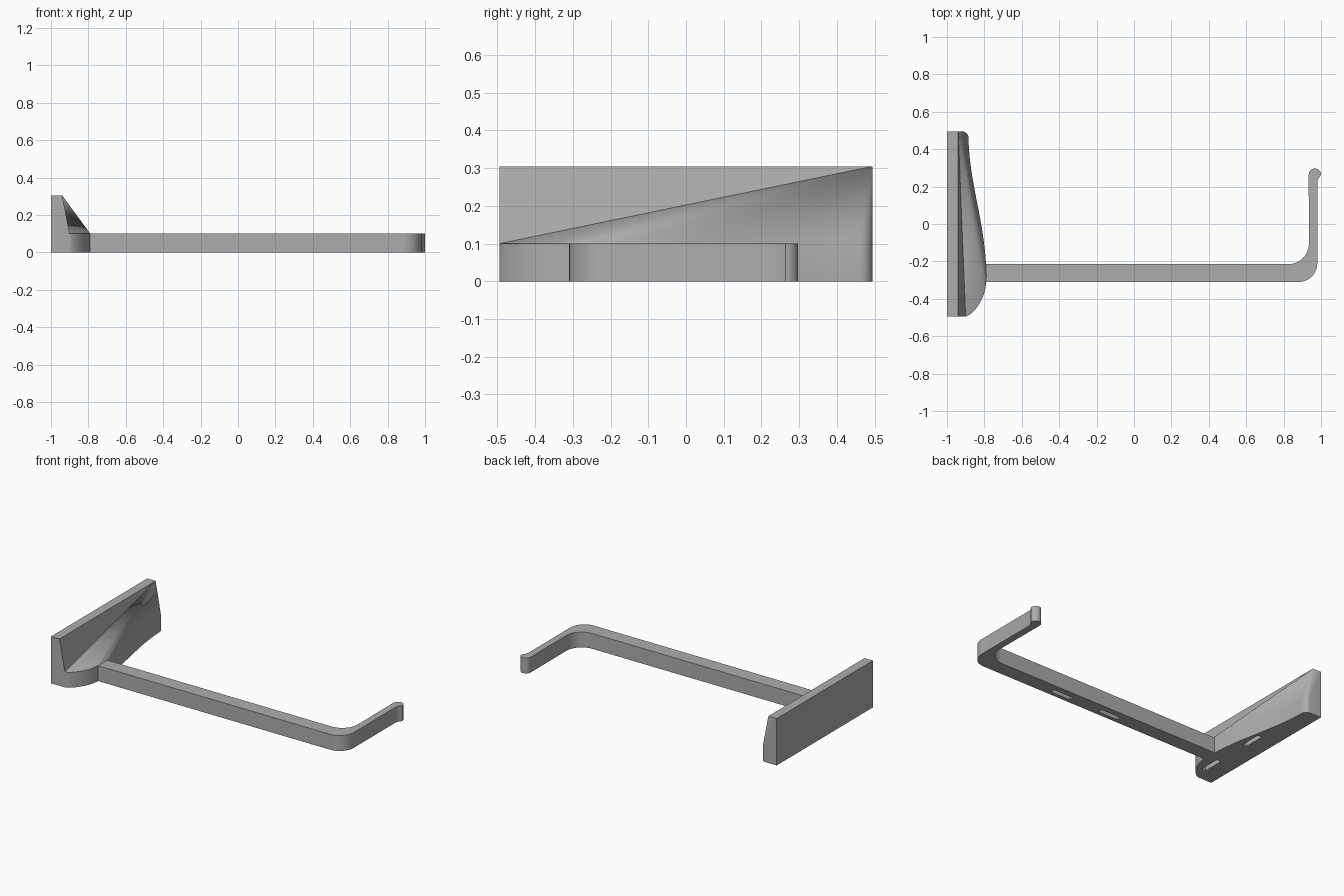
import bpy, bmesh, math
from mathutils import Vector

old = bpy.data.objects.get("Cube")
if old:
    bpy.data.objects.remove(old, do_unlink=True)

grey = bpy.data.materials.new("plain grey")
grey.use_nodes = True
grey.diffuse_color = (0.42, 0.42, 0.42, 1)
grey.node_tree.nodes["Principled BSDF"].inputs["Base Color"].default_value = (0.42, 0.42, 0.42, 1)

HEIGHT = 0.1      # thickness of arm and bracket foot
TOP = 0.305       # height of the wall plate
HALF = 0.495      # half depth of the wall plate


def bezier(a, b, c, d, steps):
    """Points of a cubic curve, without its last point."""
    out = []
    for i in range(steps):
        t = i / steps
        s = 1 - t
        out.append(tuple(s**3 * p + 3 * s * s * t * q + 3 * s * t * t * r + t**3 * w
                         for p, q, r, w in zip(a, b, c, d)))
    return out


def arc(cx, cy, r, start, end, steps=12):
    angles = [math.radians(start + (end - start) * i / steps) for i in range(steps + 1)]
    return [(cx + r * math.cos(a), cy + r * math.sin(a)) for a in angles]


def finish(bm, name):
    bmesh.ops.recalc_face_normals(bm, faces=bm.faces)
    mesh = bpy.data.meshes.new(name)
    bm.to_mesh(mesh)
    bm.free()
    mesh.materials.append(grey)
    obj = bpy.data.objects.new(name, mesh)
    bpy.context.collection.objects.link(obj)
    return obj


def shade(obj):
    bpy.ops.object.select_all(action='DESELECT')
    obj.select_set(True)
    bpy.context.view_layer.objects.active = obj
    bpy.ops.object.shade_smooth_by_angle(angle=math.radians(25))


def cut_slot(obj, name, x, y, sx, sy):
    """Shallow slot in the underside."""
    bm = bmesh.new()
    bmesh.ops.create_cube(bm, size=1)
    bmesh.ops.scale(bm, vec=(sx, sy, 0.1), verts=bm.verts)
    bmesh.ops.translate(bm, vec=(x, y, 0), verts=bm.verts)
    cutter = finish(bm, name)
    cutter.hide_render = True
    cutter.hide_set(True)
    cutter.display_type = 'WIRE'
    mod = obj.modifiers.new(name, 'BOOLEAN')
    mod.operation = 'DIFFERENCE'
    mod.solver = 'EXACT'
    mod.object = cutter


# Wall bracket: a curved foot with a surface fanning up to one top corner
edge = bezier((-0.90, -HALF), (-0.86, -0.485), (-0.79, -0.40), (-0.79, -0.30), 14)
edge += bezier((-0.79, -0.30), (-0.785, -0.02), (-0.88, 0.20), (-0.885, 0.46), 24)
edge += bezier((-0.885, 0.46), (-0.885, 0.48), (-0.90, HALF), (-0.92, HALF), 6)
edge.append((-0.92, HALF))

bm = bmesh.new()
low = [bm.verts.new((x, y, 0)) for x, y in edge]
mid = [bm.verts.new((x, y, HEIGHT)) for x, y in edge]
wall_f0, wall_b0 = (bm.verts.new((-1, y, 0)) for y in (-HALF, HALF))
wall_f1, wall_b1 = (bm.verts.new((-1, y, TOP)) for y in (-HALF, HALF))
front, apex = (bm.verts.new((-0.94, y, TOP)) for y in (-HALF, HALF))
for i in range(len(edge) - 1):
    bm.faces.new((low[i], low[i + 1], mid[i + 1], mid[i]))
    bm.faces.new((mid[i], mid[i + 1], apex))
bm.faces.new((front, mid[0], apex))
bm.faces.new((wall_f1, front, apex, wall_b1))
bm.faces.new((wall_f0, wall_f1, wall_b1, wall_b0))
bm.faces.new((wall_f0, low[0], mid[0], front, wall_f1))
bm.faces.new((wall_b0, wall_b1, apex, mid[-1], low[-1]))
bm.faces.new([wall_f0, wall_b0] + low[::-1])
bracket = finish(bm, "wall_bracket")
shade(bracket)
for i, y in enumerate((-0.34, 0.03)):
    cut_slot(bracket, f"bracket_slot_cutter_{i + 1}", -0.87, y, 0.03, 0.14)

# Arm: straight bar, rounded bend and flared rounded tip
outline = [(-0.795, -0.31)]
outline += arc(0.88, -0.21, 0.10, -90, 0)
outline += [(0.98, 0.225), (0.984, 0.24), (0.994, 0.254)]
outline += arc(0.967, 0.264, 0.033, 0, 180)
outline += arc(0.825, -0.105, 0.11, 0, -90)
outline += [(-0.795, -0.215)]
bm = bmesh.new()
face = bm.faces.new([bm.verts.new((x, y, 0)) for x, y in outline])
sweep = bmesh.ops.extrude_face_region(bm, geom=[face], use_keep_orig=True)
bmesh.ops.translate(bm, vec=Vector((0, 0, HEIGHT)),
                    verts=[g for g in sweep["geom"] if isinstance(g, bmesh.types.BMVert)])
arm = finish(bm, "arm")
shade(arm)
for i, x in enumerate((-0.04, 0.32)):
    cut_slot(arm, f"arm_slot_cutter_{i + 1}", x, -0.27, 0.14, 0.03)
